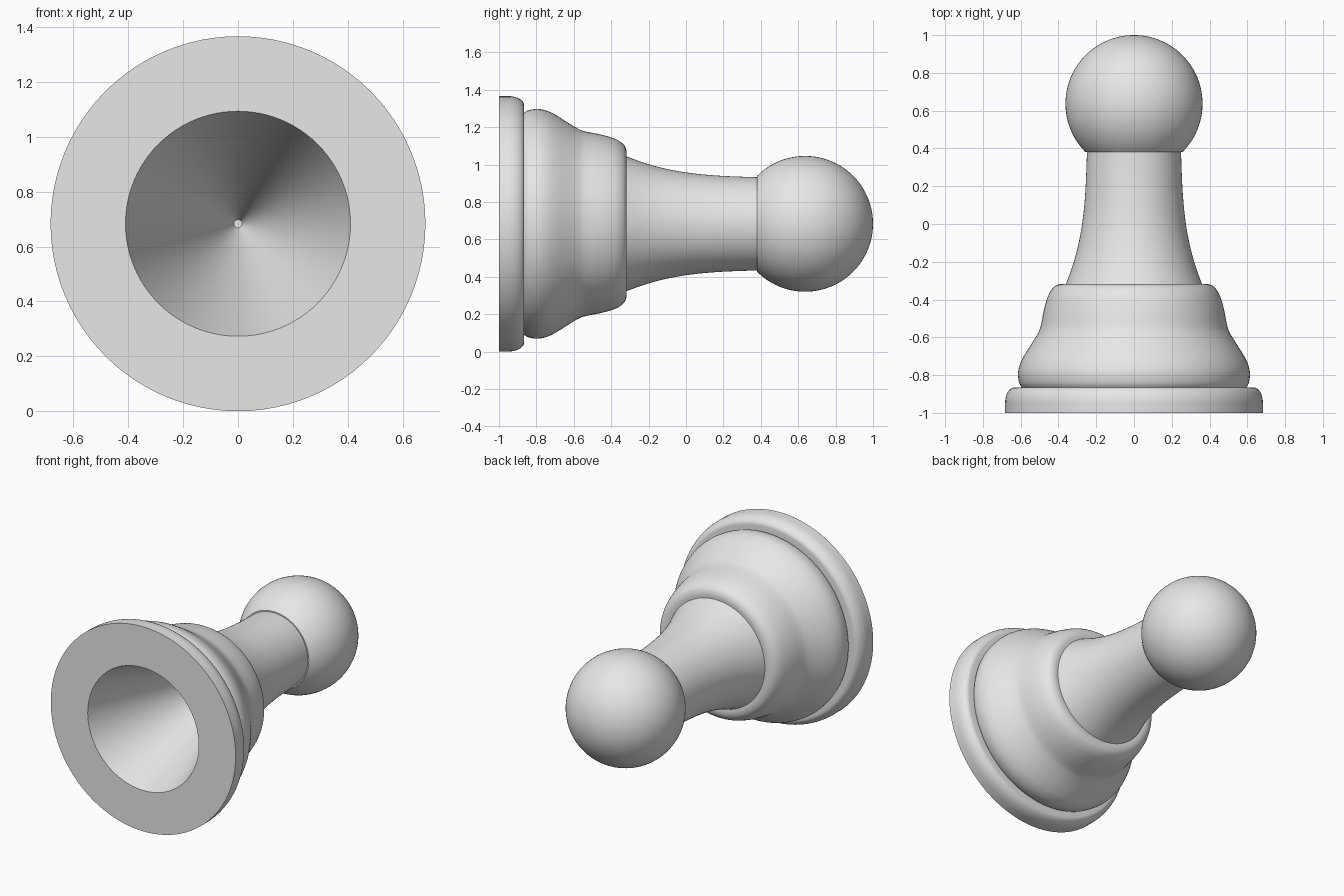
import bpy, bmesh
from math import sin, cos, pi, radians

cube = bpy.data.objects.get("Cube")
if cube:
    bpy.data.objects.remove(cube, do_unlink=True)

SEGMENTS = 96
AXIS_Z = 0.683

grey = bpy.data.materials.new("light grey")
grey.use_nodes = True
grey.diffuse_color = (0.8, 0.8, 0.8, 1)
grey.node_tree.nodes["Principled BSDF"].inputs["Base Color"].default_value = grey.diffuse_color


def smooth_curve(points, steps=5):
    """Run a Catmull-Rom curve through (radius, y) points."""
    padded = [points[0]] + points + [points[-1]]
    out = []
    for a, b, c, d in zip(padded, padded[1:], padded[2:], padded[3:]):
        for s in range(steps):
            t = s / steps
            out.append(tuple(
                0.5 * (2 * q + (r - p) * t + (2 * p - 5 * q + 4 * r - u) * t ** 2
                       + (3 * q - p - 3 * r + u) * t ** 3)
                for p, q, r, u in zip(a, b, c, d)))
    return out + [points[-1]]


def arc(radius, y, size_r, size_y, start, end, steps):
    """Elliptical arc; angle 0 points outward, 90 points to the back."""
    angles = [radians(start + (end - start) * i / steps) for i in range(steps + 1)]
    return [(radius + size_r * cos(a), y + size_y * sin(a)) for a in angles]


def lathe(name, profile):
    """Turn a (radius, y) profile around the lying axis."""
    bm = bmesh.new()
    rings = []
    for r, y in profile:
        rings.append([bm.verts.new((r * cos(2 * pi * j / SEGMENTS), y,
                                    AXIS_Z + r * sin(2 * pi * j / SEGMENTS)))
                      for j in range(SEGMENTS)])
    for low, high in zip(rings, rings[1:]):
        for j in range(SEGMENTS):
            k = (j + 1) % SEGMENTS
            bm.faces.new((low[j], high[j], high[k], low[k]))
    bmesh.ops.remove_doubles(bm, verts=bm.verts, dist=1e-5)
    mesh = bpy.data.meshes.new(name)
    bm.to_mesh(mesh)
    bm.free()
    mesh.materials.append(grey)
    obj = bpy.data.objects.new(name, mesh)
    bpy.context.collection.objects.link(obj)
    bpy.ops.object.select_all(action='DESELECT')
    obj.select_set(True)
    bpy.context.view_layer.objects.active = obj
    bpy.ops.object.shade_smooth_by_angle(angle=radians(32))
    return obj


# Hollow cone under the foot, with a tiny flat tip
lathe("foot_hollow", [(0, 0.1), (0.015, 0.1), (0.41, -1)])

# Foot disc: flat underside, rounded back edge, ledge up to the bell
lathe("foot_disc", [(0.41, -1), (0.683, -1)]
      + arc(0.633, -0.95, 0.05, 0.085, 0, 90, 10) + [(0.594, -0.865)])

# Bell-shaped body
lathe("bell", smooth_curve([
    (0.594, -0.865), (0.608, -0.84), (0.614, -0.79), (0.603, -0.74),
    (0.578, -0.69), (0.54, -0.63), (0.51, -0.58), (0.494, -0.54),
    (0.478, -0.46), (0.462, -0.4), (0.445, -0.36), (0.42, -0.33),
    (0.39, -0.318), (0.36, -0.318)]))

# Flared neck
lathe("neck", smooth_curve([
    (0.36, -0.318), (0.325, -0.22), (0.295, -0.11), (0.272, 0.02),
    (0.257, 0.18), (0.249, 0.38)]))

# Ball head
lathe("ball_head", [(0.249, 0.38)] + arc(0, 0.637, 0.363, 0.363, -45, 90, 36))
